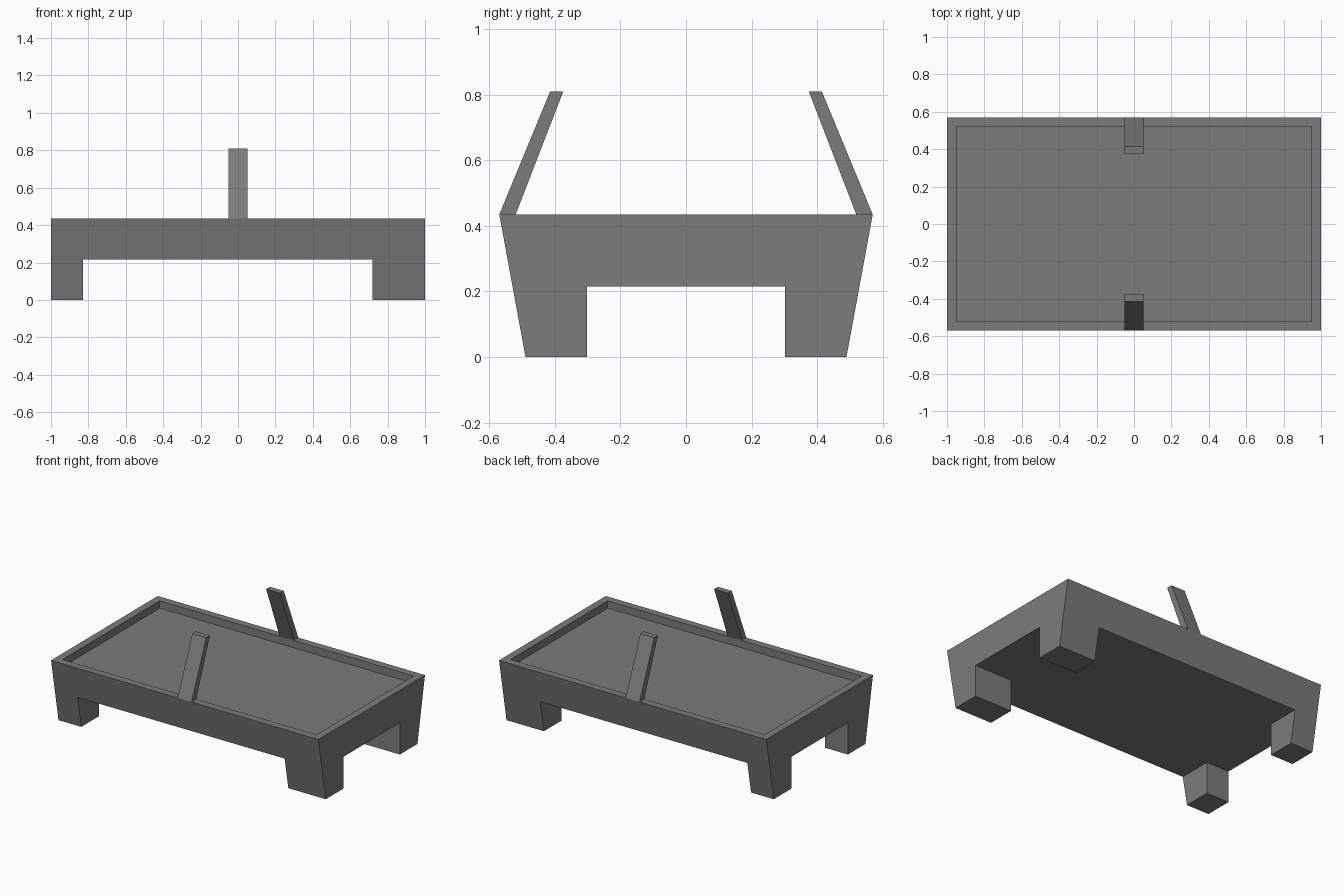
import bpy, bmesh

if "Cube" in bpy.data.objects:
    bpy.data.objects.remove(bpy.data.objects["Cube"])

grey = bpy.data.materials.new("dark grey")
grey.diffuse_color = (0.2, 0.2, 0.2, 1)
grey.use_nodes = True
grey.node_tree.nodes["Principled BSDF"].inputs["Base Color"].default_value = grey.diffuse_color


def prism(name, profile, x0, x1):
    """Extrude a (y, z) profile along x."""
    bm = bmesh.new()
    face = bm.faces.new([bm.verts.new((x0, y, z)) for y, z in profile])
    ext = bmesh.ops.extrude_face_region(bm, geom=[face])
    verts = [v for v in ext["geom"] if isinstance(v, bmesh.types.BMVert)]
    bmesh.ops.translate(bm, verts=verts, vec=(x1 - x0, 0, 0))
    bmesh.ops.recalc_face_normals(bm, faces=bm.faces)
    mesh = bpy.data.meshes.new(name)
    bm.to_mesh(mesh)
    bm.free()
    mesh.materials.append(grey)
    obj = bpy.data.objects.new(name, mesh)
    bpy.context.collection.objects.link(obj)
    return obj


def rect(y, z0, z1):
    return [(-y, z0), (y, z0), (y, z1), (-y, z1)]


TOP = 0.435

# Tapered tray body with legs left over after cutting two crossing channels
body = prism("tray_body", [(-0.49, 0), (0.49, 0), (0.57, TOP), (-0.57, TOP)], -1, 1)
cutters = [
    prism("leg_gap_across_cutter", rect(0.8, -0.1, 0.215), -0.83, 0.72),
    prism("leg_gap_along_cutter", rect(0.302, -0.1, 0.215), -1.2, 1.2),
    prism("tray_recess_cutter", rect(0.52, TOP - 0.05, 0.6), -0.95, 0.95),
]
for cutter in cutters:
    mod = body.modifiers.new(cutter.name, "BOOLEAN")
    mod.operation = "DIFFERENCE"
    mod.solver = "EXACT"
    mod.object = cutter
    cutter.hide_render = True
    cutter.hide_set(True)

# Two leaning posts standing on the rim
for name, s in (("front_post", -1), ("back_post", 1)):
    prism(name, [(s * 0.57, TOP), (s * 0.52, TOP), (s * 0.375, 0.81), (s * 0.415, 0.81)],
          -0.052, 0.052)
